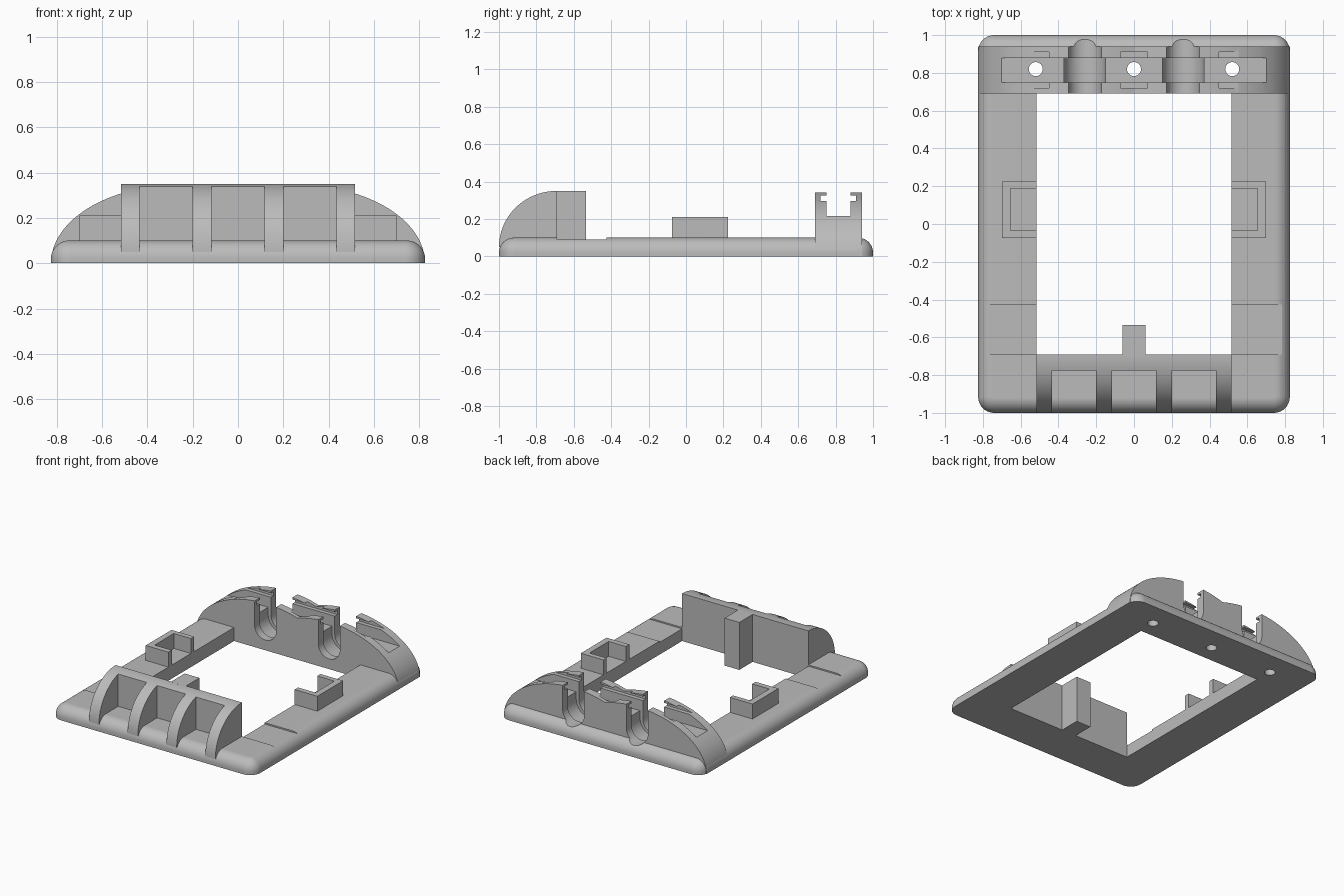
import bpy
import bmesh
from math import sin, cos, pi, acos, radians

if "Cube" in bpy.data.objects:
    bpy.data.objects.remove(bpy.data.objects["Cube"], do_unlink=True)

grey = bpy.data.materials.new("plain grey")
grey.use_nodes = True
COLOUR = (0.5, 0.5, 0.5, 1)
grey.diffuse_color = COLOUR
grey.node_tree.nodes["Principled BSDF"].inputs["Base Color"].default_value = COLOUR


def make(name, bm):
    bmesh.ops.recalc_face_normals(bm, faces=bm.faces)
    mesh = bpy.data.meshes.new(name)
    bm.to_mesh(mesh)
    bm.free()
    mesh.materials.append(grey)
    obj = bpy.data.objects.new(name, mesh)
    bpy.context.collection.objects.link(obj)
    return obj


def loft(name, rings):
    """Skin a stack of matching point loops and cap both ends."""
    bm = bmesh.new()
    loops = [[bm.verts.new(p) for p in ring] for ring in rings]
    n = len(loops[0])
    for a, b in zip(loops, loops[1:]):
        for i in range(n):
            j = (i + 1) % n
            bm.faces.new((a[i], a[j], b[j], b[i]))
    bm.faces.new(loops[0])
    bm.faces.new(loops[-1])
    return make(name, bm)


def box(name, x0, x1, y0, y1, z0, z1):
    corners = [(x0, y0), (x1, y0), (x1, y1), (x0, y1)]
    return loft(name, [[(x, y, z) for x, y in corners] for z in (z0, z1)])


def along_y(name, profile, y0, y1):
    return loft(name, [[(x, y, z) for x, z in profile] for y in (y0, y1)])


def activate(obj):
    bpy.ops.object.select_all(action='DESELECT')
    obj.select_set(True)
    bpy.context.view_layer.objects.active = obj


def cut(obj, cutters):
    """Subtract each cutter, then discard it."""
    activate(obj)
    for cutter in cutters:
        cutter.hide_render = True
        mod = obj.modifiers.new("cut", 'BOOLEAN')
        mod.operation = 'DIFFERENCE'
        mod.solver = 'EXACT'
        mod.object = cutter
        bpy.ops.object.modifier_apply(modifier=mod.name)
        bpy.data.objects.remove(cutter, do_unlink=True)


def smooth(obj):
    activate(obj)
    bpy.ops.object.shade_smooth_by_angle(angle=radians(25))
    mod = obj.modifiers.new("even shading", 'WEIGHTED_NORMAL')
    mod.keep_sharp = True


HALF_X, INNER_X, INNER_Y, TOP = 0.825, 0.515, 0.69, 0.1


def rounded_rect(inset, z, radius=0.085, steps=10):
    r = radius - inset
    pts = []
    for k, (sx, sy) in enumerate([(1, 1), (-1, 1), (-1, -1), (1, -1)]):
        for i in range(steps + 1):
            t = (k + i / steps) * pi / 2
            pts.append((sx * (HALF_X - radius) + r * cos(t),
                        sy * (1 - radius) + r * sin(t), z))
    return pts


def channel(x, r, y0, y1):
    """Cutter for a round-bottomed channel that is open at the top."""
    arc = [(x + r * cos(pi + pi * i / 24), 0.1625 + r * sin(pi + pi * i / 24))
           for i in range(25)]
    return along_y("channel_cutter", arc + [(x + r, 0.6), (x - r, 0.6)], y0, y1)


def rear_cutters():
    tools = []
    for x in (-0.26, 0.26):
        tools.append(channel(x, 0.0875, 0.6, 1.1))
        tools.append(channel(x, 0.11, 0.75, 0.88))
    for x in (-0.52, 0, 0.52):
        circle = [(x + 0.037 * cos(pi * i / 16), 0.82 + 0.037 * sin(pi * i / 16))
                  for i in range(32)]
        tools.append(loft("hole_cutter",
                          [[(a, b, z) for a, b in circle] for z in (-0.2, 0.6)]))
    return tools


# Base frame: rounded slab with a window and a shallow step near the front
fillet = [(0.08 * (1 - cos(pi * i / 20)), 0.02 + 0.08 * sin(pi * i / 20))
          for i in range(11)]
base = loft("base_frame", [rounded_rect(0, 0)] +
            [rounded_rect(inset, z) for inset, z in fillet])
cut(base, [box("window_cutter", -INNER_X, INNER_X, -INNER_Y, INNER_Y, -1, 1),
           box("step_cutter", -1, 1, -INNER_Y, -0.425, 0.09, 1)] + rear_cutters())
smooth(base)

# Rear arch: two overlapping humps, slotted lengthwise with an undercut groove
HUMP, WIDE, HIGH = 0.26, 0.565, 0.345
sweep = acos(-HUMP / WIDE)
right = [(HUMP + WIDE * cos(sweep * i / 36), HIGH * sin(sweep * i / 36))
         for i in range(37)]
left = [(-x, z) for x, z in reversed(right[:-1])]
arch = along_y("rear_arch", right + left, INNER_Y, 0.94)
cut(arch, [box("slot_cutter", -1, 1, 0.75, 0.88, 0.215, 1),
           box("groove_cutter", -1, 1, 0.72, 0.91, 0.295, 0.325)] + rear_cutters())
smooth(arch)

# Front holder: quarter-round block with three open bays between ribs
curve = [(-INNER_Y - 0.31 * cos(pi * i / 48), 0.05 + 0.3 * sin(pi * i / 48))
         for i in range(25)] + [(-INNER_Y, 0.05)]
holder = loft("front_holder", [[(x, y, z) for y, z in curve]
                               for x in (-INNER_X, INNER_X)])
cut(holder, [box("bay_cutter", x - 0.117, x + 0.117, -1.2, -0.775, -0.1, 1)
             for x in (-0.317, 0, 0.317)])
smooth(holder)

# Upright tab behind the holder
box("holder_tab", -0.06, 0.06, -0.7, -0.535, 0, 0.35)

# Side brackets: blocks with a pocket open towards the window
for side, s in (("left", 1), ("right", -1)):
    x0, x1 = sorted((s * INNER_X, s * 0.7))
    p0, p1 = sorted((s * 0.4, s * 0.655))
    bracket = box(side + "_bracket", x0, x1, -0.075, 0.225, 0.09, 0.21)
    cut(bracket, [box("pocket_cutter", p0, p1, -0.035, 0.188, 0, 1)])
